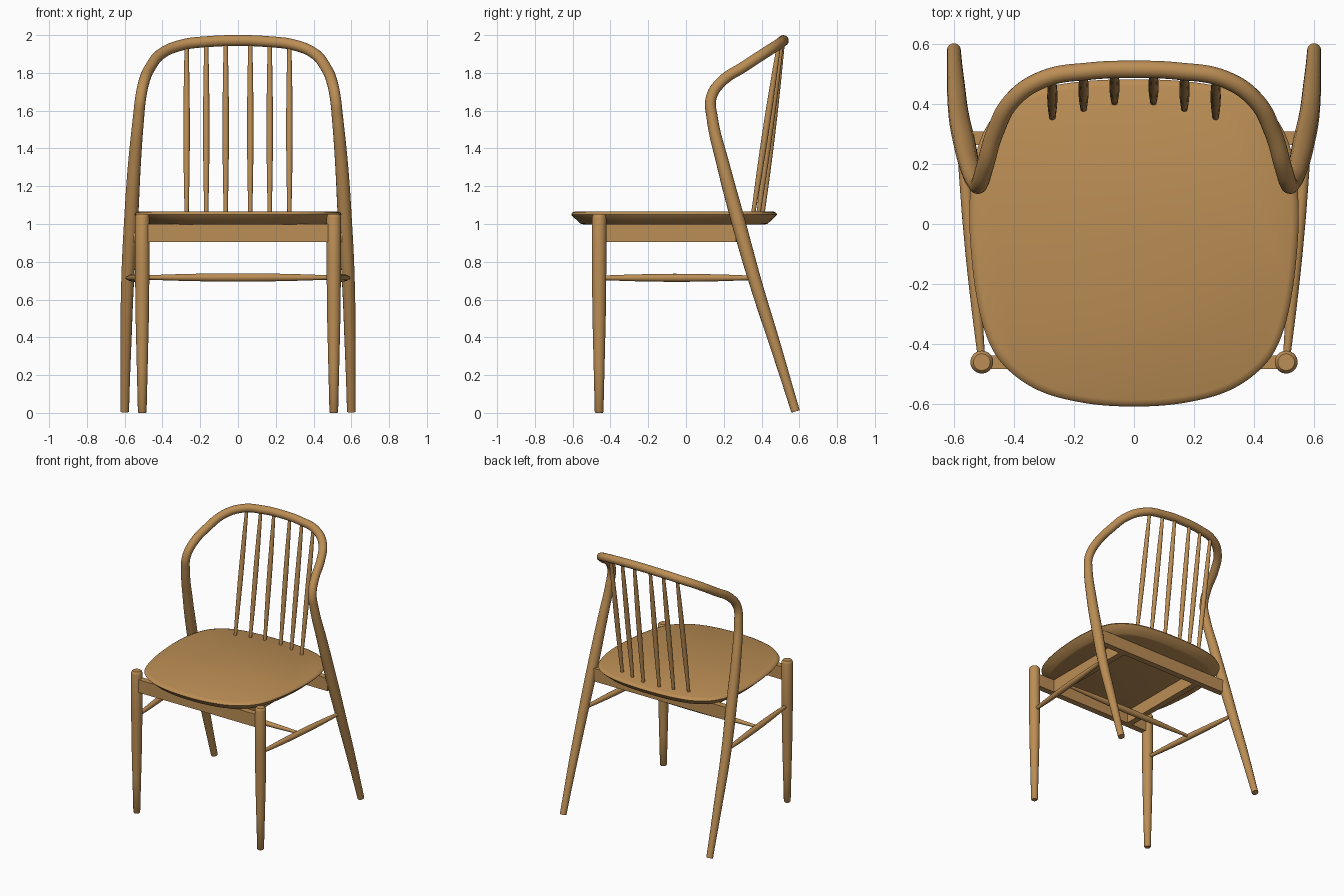
import bpy, bmesh, math
from mathutils import Vector

if "Cube" in bpy.data.objects:
    bpy.data.objects.remove(bpy.data.objects["Cube"])

wood = bpy.data.materials.new("warm oak")
wood.diffuse_color = (0.50, 0.27, 0.09, 1)
wood.use_nodes = True
wood.node_tree.nodes["Principled BSDF"].inputs["Base Color"].default_value = wood.diffuse_color


def finish(ob, angle=40):
    ob.data.materials.clear()
    ob.data.materials.append(wood)
    bpy.ops.object.select_all(action='DESELECT')
    ob.select_set(True)
    bpy.context.view_layer.objects.active = ob
    bpy.ops.object.shade_smooth_by_angle(angle=math.radians(angle))


def rod(name, pts, smooth=12):
    """Round rod of varying thickness through (x, y, z, radius) points."""
    cu = bpy.data.curves.new(name, 'CURVE')
    cu.dimensions = '3D'
    cu.bevel_depth = 1.0
    cu.bevel_resolution = 6
    cu.use_fill_caps = True
    cu.resolution_u = smooth
    sp = cu.splines.new('BEZIER')
    sp.radius_interpolation = 'CARDINAL'
    sp.bezier_points.add(len(pts) - 1)
    for bp, (x, y, z, r) in zip(sp.bezier_points, pts):
        bp.co = (x, y, z)
        bp.radius = r
        bp.handle_left_type = bp.handle_right_type = 'AUTO'
    ob = bpy.data.objects.new(name, cu)
    bpy.context.collection.objects.link(ob)
    bpy.ops.object.select_all(action='DESELECT')
    ob.select_set(True)
    bpy.context.view_layer.objects.active = ob
    bpy.ops.object.convert(target='MESH')
    finish(bpy.context.object)


def spindle(name, a, b, r_end, r_mid):
    """Straight turned rod, thickest in the middle."""
    a, b = Vector(a), Vector(b)
    pts = []
    for i in range(7):
        t = i / 6
        r = r_end + (r_mid - r_end) * math.sin(math.pi * t)
        pts.append((*a.lerp(b, t), r))
    rod(name, pts, 3)


def lathe(name, x, y, profile, sides=32):
    """Upright turned part from (radius, z) rings."""
    bm = bmesh.new()
    stack(bm, [[(x + r * math.cos(2 * math.pi * i / sides),
                 y + r * math.sin(2 * math.pi * i / sides), z)
                for i in range(sides)] for r, z in profile])
    return to_object(name, bm)


def stack(bm, rings):
    """Skin a stack of rings and cap both ends."""
    vr = [[bm.verts.new(p) for p in ring] for ring in rings]
    n = len(vr[0])
    for lo, hi in zip(vr, vr[1:]):
        for i in range(n):
            bm.faces.new((lo[i], lo[(i + 1) % n], hi[(i + 1) % n], hi[i]))
    bm.faces.new(vr[0][::-1])
    bm.faces.new(vr[-1])


def to_object(name, bm):
    bmesh.ops.recalc_face_normals(bm, faces=bm.faces)
    me = bpy.data.meshes.new(name)
    bm.to_mesh(me)
    bm.free()
    ob = bpy.data.objects.new(name, me)
    bpy.context.collection.objects.link(ob)
    finish(ob)
    return ob


def rail(name, center, size):
    bm = bmesh.new()
    bmesh.ops.create_cube(bm, size=1)
    for v in bm.verts:
        v.co = Vector(center) + Vector(c * s for c, s in zip(v.co, size))
    to_object(name, bm)


# back legs and top rail: one bent hoop
half = [(0.600, 0.580, 0.008, 0.023), (0.594, 0.475, 0.35, 0.029),
        (0.584, 0.365, 0.70, 0.034), (0.566, 0.275, 1.02, 0.037),
        (0.548, 0.195, 1.32, 0.034), (0.527, 0.139, 1.56, 0.030),
        (0.515, 0.134, 1.67, 0.029), (0.497, 0.190, 1.755, 0.029),
        (0.463, 0.305, 1.832, 0.029), (0.405, 0.412, 1.902, 0.029),
        (0.300, 0.483, 1.947, 0.029), (0.150, 0.509, 1.966, 0.029)]
rod("back_hoop", half + [(0, 0.515, 1.971, 0.029)]
    + [(-x, y, z, r) for x, y, z, r in half[::-1]])

# seat: smooth outline stacked into a slab with a chamfered underside
hs = [(0, -0.608), (0.16, -0.597), (0.31, -0.558), (0.42, -0.485), (0.485, -0.39),
      (0.525, -0.24), (0.546, -0.05), (0.546, 0.10), (0.525, 0.24), (0.47, 0.355),
      (0.36, 0.435), (0.20, 0.472), (0, 0.482)]
loop = [Vector(p) for p in hs + [(-x, y) for x, y in hs[-2:0:-1]]]
outline = []
for i in range(len(loop)):
    p0, p1, p2, p3 = (loop[(i + k) % len(loop)] for k in (-1, 0, 1, 2))
    for s in range(6):
        t = s / 6
        outline.append(0.5 * (2 * p1 + (p2 - p0) * t
                              + (2 * p0 - 5 * p1 + 4 * p2 - p3) * t * t
                              + (3 * p1 - p0 - 3 * p2 + p3) * t ** 3))
mid = Vector((0, -0.06))
rings = []
for inset, z in [(0.065, 0.998), (0.050, 1.002), (0.008, 1.040), (0, 1.050),
                 (0.006, 1.060), (0.022, 1.067)]:
    rings.append([(*(mid + (p - mid) * (1 - inset / 0.55)), z) for p in outline])
bm = bmesh.new()
stack(bm, rings)
to_object("seat", bm)

# rails under the seat
rail("front_rail", (0, -0.46, 0.952), (0.98, 0.045, 0.095))
rail("back_rail", (0, 0.285, 0.952), (1.10, 0.045, 0.095))

for side, s in (("right", 1), ("left", -1)):
    # front leg, tapering to the floor
    lathe("front_leg_" + side, s * 0.507, -0.46,
          [(0.019, 0), (0.023, 0.005), (0.029, 0.25), (0.035, 0.5), (0.038, 0.75),
           (0.038, 1.035), (0.035, 1.045), (0.028, 1.052)])
    rail("inner_rail_" + side, (s * 0.33, -0.09, 0.952), (0.045, 0.74, 0.095))
    spindle("side_stretcher_" + side, (s * 0.507, -0.46, 0.715),
            (s * 0.583, 0.36, 0.715), 0.012, 0.021)
    # back spindles
    for k, (x, y, ty, tz) in enumerate([(0.065, 0.405, 0.513, 1.965),
                                        (0.168, 0.383, 0.507, 1.96),
                                        (0.272, 0.355, 0.492, 1.95)]):
        spindle(f"back_spindle_{side}_{k + 1}", (s * x, y, 1.05),
                (s * x, ty, tz), 0.011, 0.017)

# stretcher joining the two side stretchers
spindle("cross_stretcher", (-0.545, -0.06, 0.717), (0.545, -0.06, 0.717), 0.010, 0.022)
